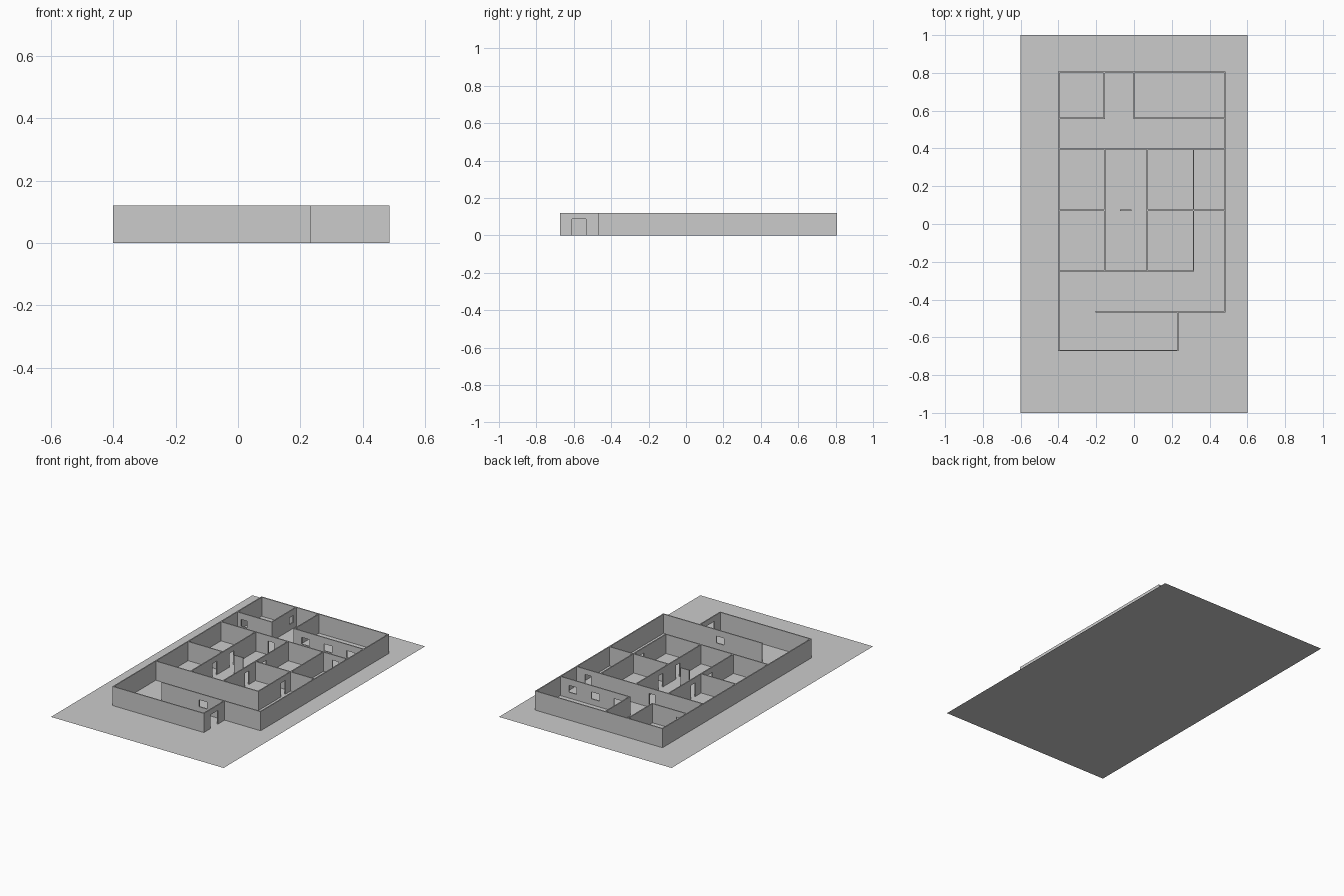
import bpy, bmesh
from mathutils import Vector

if "Cube" in bpy.data.objects:
    bpy.data.objects.remove(bpy.data.objects["Cube"])

H, T = 0.12, 0.007      # wall height and thickness
DOOR = 0.086            # door head height
WIN = (0.037, 0.08)     # window sill and head


def door(c, w=0.042):
    return (c - w / 2, c + w / 2, 0, DOOR)


def window(c, w=0.055):
    return (c - w / 2, c + w / 2, *WIN)


def wall(name, axis, pos, a, b, openings=()):
    """Straight wall along axis at pos from a to b, with rectangular openings."""
    a, b = a - T / 2, b + T / 2
    us = sorted({a, b, *(v for o in openings for v in o[:2])})
    zs = sorted({0, H, *(v for o in openings for v in o[2:])})
    off = pos - T / 2
    bm = bmesh.new()
    grid = {(u, z): bm.verts.new((u, off, z) if axis == 'X' else (off, u, z))
            for u in us for z in zs}
    for u0, u1 in zip(us, us[1:]):
        for z0, z1 in zip(zs, zs[1:]):
            um, zm = (u0 + u1) / 2, (z0 + z1) / 2
            if any(o[0] < um < o[1] and o[2] < zm < o[3] for o in openings):
                continue
            bm.faces.new([grid[k] for k in ((u0, z0), (u1, z0), (u1, z1), (u0, z1))])
    bmesh.ops.delete(bm, geom=[v for v in bm.verts if not v.link_faces], context='VERTS')
    # give the panel its thickness
    ext = bmesh.ops.extrude_face_region(bm, geom=bm.faces[:], use_keep_orig=True)
    moved = [g for g in ext['geom'] if isinstance(g, bmesh.types.BMVert)]
    bmesh.ops.translate(bm, verts=moved, vec=Vector((0, T, 0) if axis == 'X' else (T, 0, 0)))
    bmesh.ops.recalc_face_normals(bm, faces=bm.faces[:])
    me = bpy.data.meshes.new(name)
    bm.to_mesh(me)
    bm.free()
    bpy.context.collection.objects.link(bpy.data.objects.new(name, me))


# plot
bpy.ops.mesh.primitive_plane_add(size=1)
plot = bpy.context.object
plot.name = "ground_slab"
plot.scale = (1.2, 2, 1)

# outer walls
L, R, B = -0.398, 0.482, 0.803
wall("outer_left", 'Y', L, -0.67, B)
wall("outer_back", 'X', B, L, R)
wall("outer_right", 'Y', R, -0.465, B)
wall("outer_front", 'X', -0.465, -0.2, R, [window(0.085)])
wall("porch_front", 'X', -0.67, L, 0.231)
wall("porch_side", 'Y', 0.231, -0.67, -0.465, [door(-0.572, 0.075)])

# central block
wall("block_front", 'X', -0.249, L, 0.315)
wall("block_back", 'X', 0.398, L, R, [door(-0.046), door(0.40)])
wall("hall_left", 'Y', -0.155, -0.249, 0.398, [door(-0.015), door(0.155)])
wall("hall_right", 'Y', 0.07, -0.249, 0.398, [door(-0.015), door(0.155)])
wall("room_right", 'Y', 0.315, -0.249, 0.398, [door(-0.005)])
wall("divider_left", 'X', 0.072, L, -0.155)
wall("divider_hall", 'X', 0.072, -0.071, -0.017)
wall("divider_right", 'X', 0.072, 0.07, R)

# back rooms
wall("back_left_front", 'X', 0.56, L, -0.158, [window(-0.348, 0.04)])
wall("back_left_side", 'Y', -0.158, 0.56, B, [window(0.75, 0.04)])
wall("back_right_side", 'Y', 0.0, 0.56, B)
wall("back_right_front", 'X', 0.56, 0.0, R, [window(x) for x in (0.08, 0.235, 0.393)])
